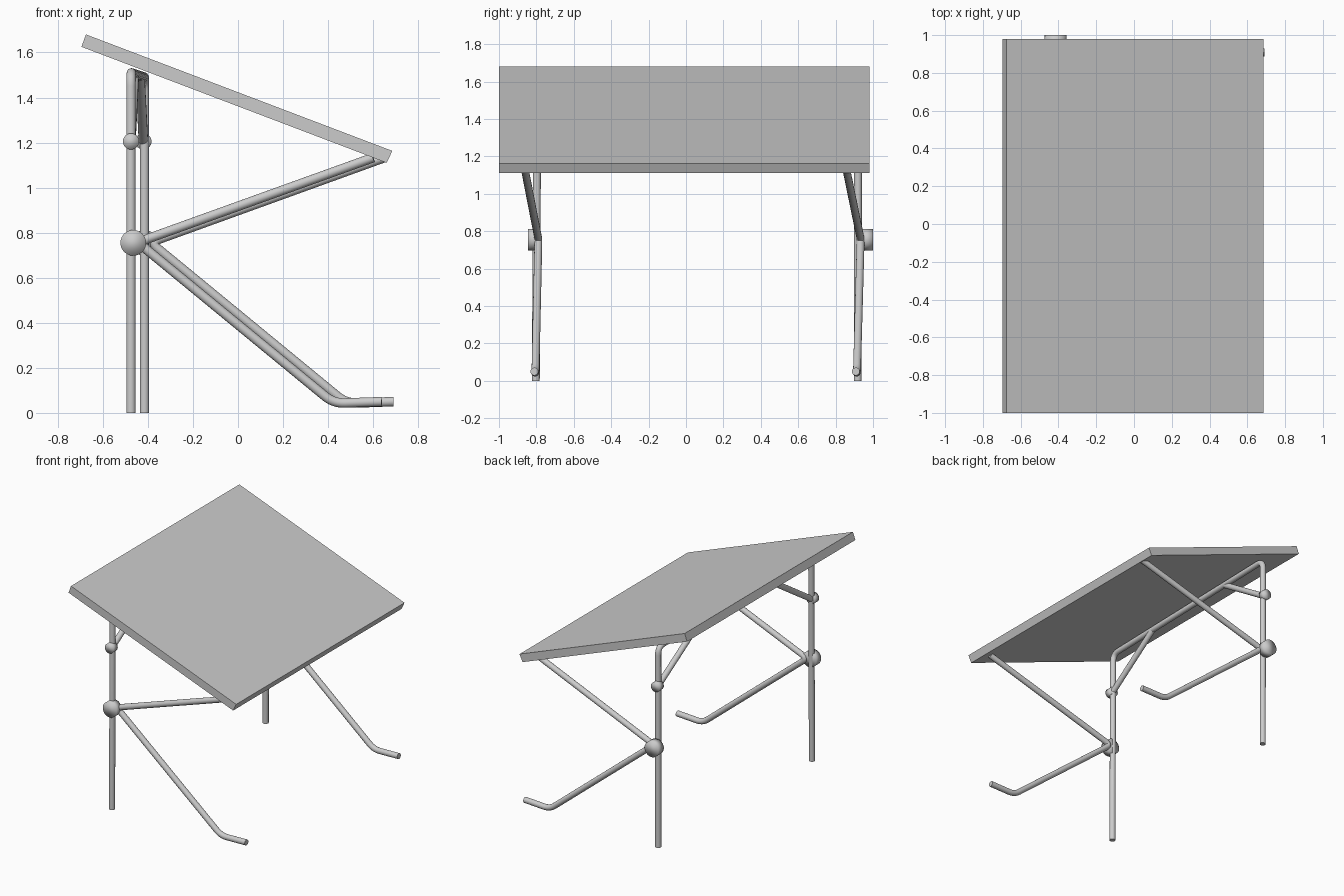
import bpy, bmesh
from math import radians
from mathutils import Vector, Matrix

if "Cube" in bpy.data.objects:
    bpy.data.objects.remove(bpy.data.objects["Cube"])

TUBE_R = 0.021


def finish(name, bm, smooth):
    me = bpy.data.meshes.new(name)
    bmesh.ops.recalc_face_normals(bm, faces=bm.faces)
    bm.to_mesh(me)
    bm.free()
    for p in me.polygons:
        p.use_smooth = smooth
    ob = bpy.data.objects.new(name, me)
    bpy.context.collection.objects.link(ob)
    return ob


def rounded(points, bend):
    # replace every inner corner with a short smooth arc
    pts = [Vector(p) for p in points]
    out = [pts[0]]
    for a, b, c in zip(pts, pts[1:], pts[2:]):
        s, e = b + (a - b).normalized() * bend, b + (c - b).normalized() * bend
        for i in range(7):
            t = i / 6
            out.append(s * (1 - t) ** 2 + b * 2 * t * (1 - t) + e * t * t)
    return out + [pts[-1]]


def tube(name, points, bend=0.05):
    cu = bpy.data.curves.new(name + "_path", 'CURVE')
    cu.dimensions = '3D'
    cu.bevel_depth = TUBE_R
    cu.bevel_resolution = 6
    cu.use_fill_caps = True
    path = rounded(points, bend)
    sp = cu.splines.new('POLY')
    sp.points.add(len(path) - 1)
    for p, co in zip(sp.points, path):
        p.co = (*co, 1)
    ob = bpy.data.objects.new(name, cu)
    bpy.context.collection.objects.link(ob)
    bpy.ops.object.select_all(action='DESELECT')
    ob.select_set(True)
    bpy.context.view_layer.objects.active = ob
    bpy.ops.object.convert(target='MESH')
    bpy.ops.object.shade_smooth_by_angle(angle=radians(40))


def knob(name, x, z, y0, y1, r):
    bm = bmesh.new()
    bmesh.ops.create_cone(bm, cap_ends=True, segments=32, radius1=r, radius2=r,
                          depth=abs(y1 - y0),
                          matrix=Matrix.Translation((x, (y0 + y1) / 2, z))
                          @ Matrix.Rotation(radians(90), 4, 'X'))
    finish(name, bm, True)


# tilted tabletop, extruded from its side profile
bm = bmesh.new()
profile = [(-0.695, 1.625), (0.66, 1.11), (0.685, 1.163), (-0.675, 1.68)]
face = bm.faces.new([bm.verts.new((x, -1, z)) for x, z in profile])
ext = bmesh.ops.extrude_face_region(bm, geom=[face])
bmesh.ops.translate(bm, vec=(0, 1.98, 0),
                    verts=[v for v in ext['geom'] if isinstance(v, bmesh.types.BMVert)])
finish("tabletop", bm, False)

# both posts and the crossbar as one bent tube
tube("post_frame", [(-0.475, -0.803, 0), (-0.475, -0.795, 1.51),
                    (-0.415, 0.92, 1.49), (-0.415, 0.918, 0)], 0.06)

# per side: diagonal brace, strut with leg and foot, two knobs
for side, dx, y, out in (("front", 0.0, -0.797, -1), ("rear", 0.055, 0.922, 1)):
    px = -0.475 + dx
    shift = 0.012 if out > 0 else 0.008
    tube(side + "_brace", [(px, y, 1.205),
                           (px - out * 0.015, y - out * 0.45, 1.50)])
    tube(side + "_leg", [(0.60 + dx * 0.9, y - 0.065, 1.133),
                         (-0.445 + dx, y + shift, 0.757),
                         (0.425 + dx, y - 0.008, 0.042),
                         (0.638 + dx * 0.95, y - 0.014, 0.05)], 0.05)
    inner, outer = (-0.785, -0.845) if out < 0 else (0.935, 1.0)
    knob(side + "_large_knob", -0.465 + dx * 0.9, 0.755, inner, outer, 0.057)
    knob(side + "_small_knob", px, 1.205, y - out * 0.01, y + out * 0.04, 0.036)
